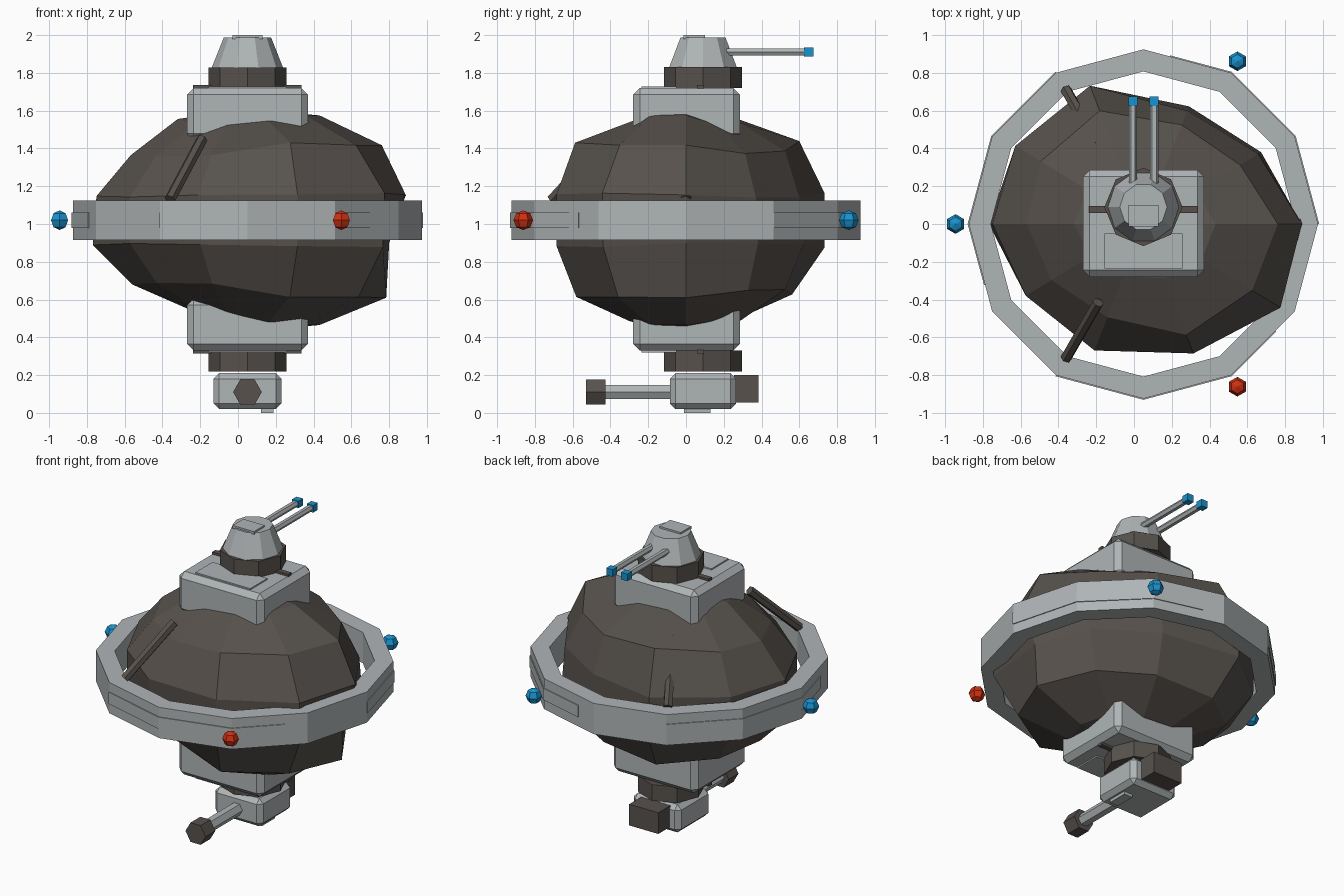
import bpy, bmesh, math
from mathutils import Vector

default_cube = bpy.data.objects.get("Cube")
if default_cube:
    bpy.data.objects.remove(default_cube, do_unlink=True)


def make_material(name, color):
    mat = bpy.data.materials.new(name)
    mat.use_nodes = True
    mat.diffuse_color = (*color, 1)
    mat.node_tree.nodes["Principled BSDF"].inputs["Base Color"].default_value = (*color, 1)
    return mat


GREY = make_material("light grey metal", (0.43, 0.46, 0.47))
DARK = make_material("dark brown rock", (0.095, 0.083, 0.073))
BLUE = make_material("blue light", (0.01, 0.29, 0.62))
RED = make_material("red light", (0.62, 0.03, 0.006))
AXIS_X = 0.05      # the main vertical axis
TURRET_Y = 0.09    # both turrets sit slightly behind it
MID_Z = 1.02


def finish(name, bm, mat):
    bmesh.ops.recalc_face_normals(bm, faces=bm.faces)
    mesh = bpy.data.meshes.new(name)
    bm.to_mesh(mesh)
    bm.free()
    mesh.materials.append(mat)
    obj = bpy.data.objects.new(name, mesh)
    bpy.context.collection.objects.link(obj)
    return obj


def box(name, center, size, mat, bevel=0):
    bm = bmesh.new()
    bmesh.ops.create_cube(bm, size=1)
    for v in bm.verts:
        v.co = Vector(center) + Vector(c * s for c, s in zip(v.co, size))
    if bevel:
        bmesh.ops.bevel(bm, geom=bm.edges[:], offset=bevel, segments=1, affect='EDGES')
    return finish(name, bm, mat)


def frustum(name, start, end, r1, r2, sides, mat):
    start, end = Vector(start), Vector(end)
    d = (end - start).normalized()
    u = (Vector((1, 0, 0)) - d * d.x).normalized()
    w = d.cross(u)
    bm = bmesh.new()
    loops = []
    for p, r in ((start, r1), (end, r2)):
        angles = [math.tau * i / sides for i in range(sides)]
        loops.append([bm.verts.new(p + (u * math.cos(a) + w * math.sin(a)) * r) for a in angles])
        bm.faces.new(loops[-1])
    for i in range(sides):
        j = (i + 1) % sides
        bm.faces.new((loops[0][i], loops[0][j], loops[1][j], loops[1][i]))
    return finish(name, bm, mat)


def polar(angle, radius, z):
    a = math.radians(angle)
    return Vector((AXIS_X + radius * math.cos(a), radius * math.sin(a), z))


def band(name, angles, outer, thickness, z1, z2, mat, closed):
    """Faceted hoop or arc with a rectangular section; outer holds one radius per angle."""
    bm = bmesh.new()
    sections = []
    for a, r in zip(angles, outer):
        corners = ((r, z1), (r, z2), (r - thickness, z2), (r - thickness, z1))
        sections.append([bm.verts.new(polar(a, q, z)) for q, z in corners])
    pairs = list(zip(sections, sections[1:]))
    if closed:
        pairs.append((sections[-1], sections[0]))
    else:
        bm.faces.new(sections[0])
        bm.faces.new(sections[-1])
    for s, t in pairs:
        for k in range(4):
            m = (k + 1) % 4
            bm.faces.new((s[k], s[m], t[m], t[k]))
    return finish(name, bm, mat)


# Rock core: a lumpy ten-sided globe, radius in percent per row and column
LUMPS = (
    (88, 80, 82, 84, 84, 85, 80, 80, 83, 88),
    (91, 81, 84, 96, 86, 79, 77, 79, 94, 91),
    (86, 77, 77, 94, 86, 82, 79, 86, 88, 92),
    (77, 79, 80, 94, 85, 84, 79, 83, 88, 91),
    (94, 85, 84, 90, 83, 78, 76, 77, 93, 93),
    (88, 84, 84, 82, 78, 74, 75, 78, 85, 88),
)
bm = bmesh.new()
rows = []
for i, lumps in enumerate(LUMPS):
    t = math.pi * (i + 1) / 7
    row = []
    for j, lump in enumerate(lumps):
        r, a = lump / 100, math.tau * j / 10
        row.append(bm.verts.new((AXIS_X + r * math.sin(t) * math.cos(a),
                                 0.84 * r * math.sin(t) * math.sin(a),
                                 MID_Z + 0.7 * r * math.cos(t))))
    rows.append(row)
poles = [bm.verts.new((AXIS_X, 0, MID_Z + s * 0.59)) for s in (1, -1)]
for j in range(10):
    k = (j + 1) % 10
    bm.faces.new((poles[0], rows[0][j], rows[0][k]))
    bm.faces.new((poles[1], rows[-1][k], rows[-1][j]))
    for upper, lower in zip(rows, rows[1:]):
        bm.faces.new((upper[j], lower[j], lower[k], upper[k]))
finish("rock_core", bm, DARK)

# Ring with three long panels, lights and the struts that hold it
R = 0.925
band("outer_ring", range(0, 360, 30), [R] * 12, 0.117, 0.915, 1.125, GREY, True)
for n, (start, mat) in enumerate(((0, BLUE), (120, BLUE), (240, RED)), 1):
    band(f"ring_panel_{n}", [start + a for a in (0, 30, 60, 81)],
         [R + 0.006] * 3 + [0.904], 0.03, 0.98, 1.06, GREY, False)
    bm = bmesh.new()
    bmesh.ops.create_uvsphere(bm, u_segments=6, v_segments=4, radius=0.052)
    bmesh.ops.translate(bm, vec=polar(start + 60, 0.995, MID_Z), verts=bm.verts)
    finish(f"ring_light_{n}", bm, mat)
    frustum(f"strut_{n}", polar(start, 0.82, 1.13), polar(start, 0.48, 1.45), 0.03, 0.03, 6, DARK)

# Matching platforms, bars, plates and collars above and below the core
for side, s, face_z in (("top", 1, 1.72), ("bottom", -1, 0.33)):
    box(f"{side}_platform", (AXIS_X, 0.003, face_z - s * 0.138), (0.64, 0.565, 0.276), GREY, 0.035)
    box(f"{side}_cross_bar", (AXIS_X, 0.077, face_z), (0.575, 0.036, 0.03), DARK)
    box(f"{side}_plate", (AXIS_X, -0.143, face_z), (0.415, 0.185, 0.018), GREY)
    frustum(f"{side}_collar", (AXIS_X, TURRET_Y, face_z), (AXIS_X, TURRET_Y, face_z + s * 0.11),
            0.207, 0.207, 8, DARK)

# Upper turret with twin barrels
frustum("turret_head", (AXIS_X, TURRET_Y, 1.825), (AXIS_X, TURRET_Y, 1.988), 0.19, 0.125, 10, GREY)
box("turret_cap", (AXIS_X, 0.043, 1.99), (0.16, 0.115, 0.02), GREY)
for side, x in (("right", -0.005), ("left", 0.107)):
    frustum(f"{side}_barrel", (x, 0.15, 1.91), (x, 0.63, 1.91), 0.022, 0.022, 6, GREY)
    box(f"{side}_barrel_tip", (x, 0.65, 1.91), (0.048, 0.048, 0.048), BLUE)

# Lower pod with a forward gun and a rear block
box("lower_pod", (AXIS_X, TURRET_Y, 0.115), (0.36, 0.35, 0.19), GREY, 0.03)
box("pod_bottom_plate", (0.155, 0.06, 0.012), (0.065, 0.14, 0.024), GREY)
frustum("gun_barrel", (AXIS_X, -0.05, 0.11), (AXIS_X, -0.43, 0.11), 0.043, 0.043, 6, GREY)
frustum("gun_muzzle", (AXIS_X, -0.425, 0.11), (AXIS_X, -0.53, 0.11), 0.076, 0.076, 6, DARK)
box("rear_block", (AXIS_X, 0.32, 0.128), (0.22, 0.13, 0.145), DARK)
